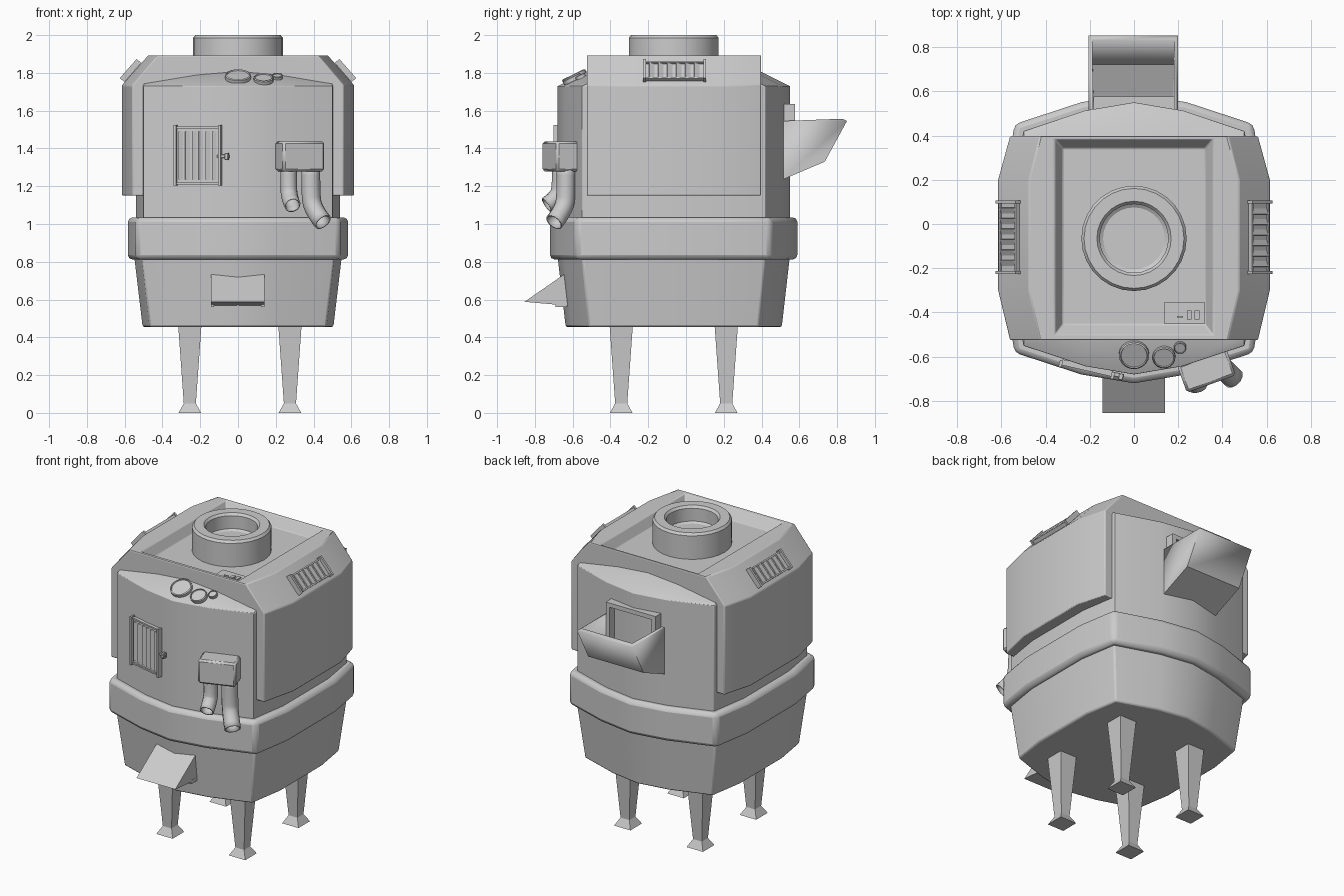
import bpy, bmesh, math
from mathutils import Vector, Matrix

if "Cube" in bpy.data.objects:
    bpy.data.objects.remove(bpy.data.objects["Cube"])

CY = -0.065  # y centre of the drum


def finish(name, bm, bevel=0, seg=2, mat=None):
    bmesh.ops.recalc_face_normals(bm, faces=bm.faces)
    me = bpy.data.meshes.new(name)
    bm.to_mesh(me)
    bm.free()
    me.shade_smooth()
    me.set_sharp_from_angle(angle=math.radians(30))
    ob = bpy.data.objects.new(name, me)
    bpy.context.collection.objects.link(ob)
    if mat:
        ob.matrix_world = mat
    if bevel:
        m = ob.modifiers.new("bevel", "BEVEL")
        m.width, m.segments, m.limit_method = bevel, seg, "ANGLE"
        m.angle_limit = math.radians(32)
    return ob


def loft(name, rings, bevel=0, seg=2):
    bm = bmesh.new()
    rows = [[bm.verts.new(p) for p in r] for r in rings]
    n = len(rows[0])
    for a, b in zip(rows, rows[1:]):
        for i in range(n):
            bm.faces.new((a[i], a[(i + 1) % n], b[(i + 1) % n], b[i]))
    bm.faces.new(rows[0][::-1])
    bm.faces.new(rows[-1])
    return finish(name, bm, bevel, seg)


def add_box(bm, c, s, rot=None):
    m = Matrix.Translation(c) @ (rot or Matrix()) @ Matrix.Diagonal((*s, 1))
    bmesh.ops.create_cube(bm, size=1, matrix=m)


def lathe(name, prof, segs, mat):
    bm = bmesh.new()
    vs = [bm.verts.new((r, 0, z)) for r, z in prof]
    es = [bm.edges.new(e) for e in zip(vs, vs[1:])]
    bmesh.ops.spin(bm, geom=vs + es, cent=(0, 0, 0), axis=(0, 0, 1),
                   angle=math.tau, steps=segs)
    bmesh.ops.remove_doubles(bm, verts=bm.verts, dist=1e-4)
    return finish(name, bm, mat=mat)


def prism(name, prof, x0, x1, open_face=None, wall=0):
    """Extrude a (y, z) profile along x; optionally drop one side and give it walls."""
    bm = bmesh.new()
    a = [bm.verts.new((x0, y, z)) for y, z in prof]
    b = [bm.verts.new((x1, y, z)) for y, z in prof]
    bm.faces.new(a)
    bm.faces.new(b[::-1])
    n = len(prof)
    sides = [bm.faces.new((a[i], b[i], b[(i + 1) % n], a[(i + 1) % n])) for i in range(n)]
    bmesh.ops.recalc_face_normals(bm, faces=bm.faces)
    if open_face is not None:
        bm.faces.remove(sides[open_face])
    ob = finish(name, bm)
    if wall:
        m = ob.modifiers.new("wall", "SOLIDIFY")
        m.thickness, m.offset, m.use_even_offset = wall, -1, True
    return ob


# Drum outline: one quarter mirrored into a bulged rectangle
Q = [(0.54, 0.235), (0.5, 0.485), (0.22, 0.578)]
PLAN = (Q + [(0, 0.615)] + [(-x, y) for x, y in Q[::-1]]
        + [(-x, -y) for x, y in Q] + [(0, -0.615)] + [(x, -y) for x, y in Q[::-1]])


def ring(z, sx, sy):
    return [(x * sx, CY + y * sy, z) for x, y in PLAN]


def roof_ring():
    out = []
    for x, y in PLAN:
        c = max(-0.44, min(0.44, y))
        out.append((x * 0.99, CY + c, 1.73 + 0.5 * abs(y - c)))
    return out


loft("lower_tub", [ring(0.455, 0.935, 0.93), ring(0.83, 1.018, 1.0)], 0.01)
loft("belt", [ring(0.812, 1.08, 1.065), ring(1.035, 1.08, 1.065)], 0.025)
loft("upper_body", [ring(1.0, 1, 1), ring(1.73, 1, 1), roof_ring()], 0.006)


# Outer shell with chamfered sides and recessed top
def oct_ring(z, xm, xe, y0, y1, ya, yb):
    return [(xe, y0, z), (xm, ya, z), (xm, yb, z), (xe, y1, z),
            (-xe, y1, z), (-xm, yb, z), (-xm, ya, z), (-xe, y0, z)]


loft("shell", [
    oct_ring(1.15, 0.614, 0.56, -0.525, 0.397, -0.3, 0.2),
    oct_ring(1.735, 0.614, 0.56, -0.525, 0.397, -0.3, 0.2),
    oct_ring(1.893, 0.475, 0.425, -0.525, 0.397, -0.3, 0.2),
    oct_ring(1.893, 0.358, 0.358, -0.503, 0.385, -0.3, 0.2),
    oct_ring(1.83, 0.322, 0.322, -0.455, 0.342, -0.28, 0.18)], 0.012)

# Chimney collar
lathe("chimney", [(0.238, 1.8), (0.238, 1.985), (0.226, 2.0), (0.168, 2.0),
                  (0.155, 1.985), (0.155, 1.9), (0.14, 1.89), (0, 1.89)], 28,
      Matrix.Translation((0, CY, 0)))


# Slatted vents: local x along the row of slats, y along the slats, z outward
def vent(name, length, width, slats, mat):
    bm = bmesh.new()
    for s in (-1, 1):
        add_box(bm, (s * (length / 2 - 0.007), 0, 0.008), (0.014, width, 0.032))
        add_box(bm, (0, s * (width / 2 - 0.012), 0.003), (length, 0.01, 0.022))
    add_box(bm, (0, 0, -0.004), (length - 0.02, width - 0.02, 0.016))
    step = length / (slats + 1)
    for i in range(slats):
        add_box(bm, ((i + 1) * step - length / 2, 0, 0.006), (step * 0.7, width * 0.8, 0.006),
                Matrix.Rotation(math.radians(25), 4, "Y"))
    return finish(name, bm, mat=mat)


for s, nm in ((-1, "left"), (1, "right")):
    n = Vector((s * 0.158, 0, 0.139)).normalized()
    ax = Vector((0, s, 0))
    m = Matrix((ax, n.cross(ax), n)).transposed().to_4x4()
    m.translation = Vector((s * 0.557, -0.06, 1.802)) + n * 0.008
    vent(nm + "_vent", 0.333, 0.135, 6, m)

# Front grille with latch
FRONT = Matrix.Rotation(math.radians(-13), 4, "Z") @ Matrix.Rotation(math.pi / 2, 4, "X")
vent("front_grille", 0.255, 0.32, 6, Matrix.Translation((-0.212, -0.65, 1.363)) @ FRONT)
bm = bmesh.new()
add_box(bm, (0, 0, 0.01), (0.065, 0.018, 0.02))
add_box(bm, (0.02, 0, 0.015), (0.02, 0.036, 0.03))
finish("latch", bm, 0.003, 1, Matrix.Translation((-0.075, -0.672, 1.358)) @ FRONT)

# Gauges on the sloping front roof
for i, (x, y, z, r) in enumerate([(0, -0.59, 1.778, 0.068), (0.135, -0.6, 1.764, 0.052),
                                  (0.208, -0.556, 1.775, 0.028)]):
    lathe(f"gauge_{i + 1}", [(r, -0.02), (r, 0.012), (r * 0.9, 0.016), (r * 0.86, 0.009), (0, 0.009)],
          20, Matrix.Translation((x, y, z)) @ Matrix.Rotation(math.radians(26), 4, "X"))

# Exhaust box and its two pipes
bm = bmesh.new()
add_box(bm, (0, 0, 0), (0.235, 0.13, 0.158))
finish("exhaust_box", bm, 0.012, 1,
       Matrix.Translation((0.328, -0.662, 1.358)) @ Matrix.Rotation(math.radians(20), 4, "Z"))


def pipe(name, pts, r):
    cu = bpy.data.curves.new(name, "CURVE")
    cu.dimensions, cu.bevel_depth, cu.bevel_resolution = "3D", r, 4
    sp = cu.splines.new("NURBS")
    sp.points.add(len(pts) - 1)
    for p, c in zip(sp.points, pts):
        p.co = (*c, 1)
    sp.use_endpoint_u, sp.order_u, sp.resolution_u = True, 3, 4
    ob = bpy.data.objects.new(name, cu)
    bpy.context.collection.objects.link(ob)
    m = ob.modifiers.new("wall", "SOLIDIFY")
    m.thickness, m.offset = 0.008, -1


pipe("short_pipe", [(0.268, -0.665, 1.3), (0.268, -0.665, 1.2), (0.272, -0.68, 1.14),
                    (0.288, -0.738, 1.1)], 0.044)
pipe("long_pipe", [(0.385, -0.635, 1.3), (0.385, -0.635, 1.18), (0.393, -0.642, 1.08),
                   (0.45, -0.698, 1.01)], 0.05)

# Front chute hood with two small feet
prism("front_chute", [(-0.6, 0.765), (-0.855, 0.588), (-0.56, 0.562)], -0.143, 0.14)
bm = bmesh.new()
for x in (-0.135, 0.132):
    add_box(bm, (x, -0.66, 0.572), (0.018, 0.06, 0.025))
finish("chute_feet", bm)

# Rear hopper and the frame behind it
prism("rear_hopper", [(0.5, 1.545), (0.852, 1.545), (0.735, 1.33), (0.5, 1.23)],
      -0.205, 0.2, 0, 0.02)
bm = bmesh.new()
for s in (-1, 1):
    add_box(bm, (s * 0.168, 0.535, 1.47), (0.028, 0.085, 0.33))
add_box(bm, (0, 0.54, 1.621), (0.364, 0.075, 0.028))
finish("hopper_frame", bm)

# Control panel on the roof
bm = bmesh.new()
add_box(bm, (0.228, -0.402, 1.836), (0.18, 0.1, 0.024))
for x, w, h, y in ((0.208, 0.028, 0.007, -0.42), (0.25, 0.022, 0.04, -0.412), (0.285, 0.022, 0.04, -0.412)):
    add_box(bm, (x, y, 1.85), (w, h, 0.012))
finish("control_panel", bm)

# Four tapered legs
for sx, a in ((-1, "left"), (1, "right")):
    for sy, b in ((-1, "front"), (1, "rear")):
        cx, cy = 0.01 + sx * 0.265, CY + sy * 0.278
        loft(f"{b}_{a}_leg", [[(cx + i * h, cy + j * h, z) for i, j in ((-1, -1), (1, -1), (1, 1), (-1, 1))]
                              for z, h in ((0, 0.06), (0.05, 0.032), (0.47, 0.062))])
